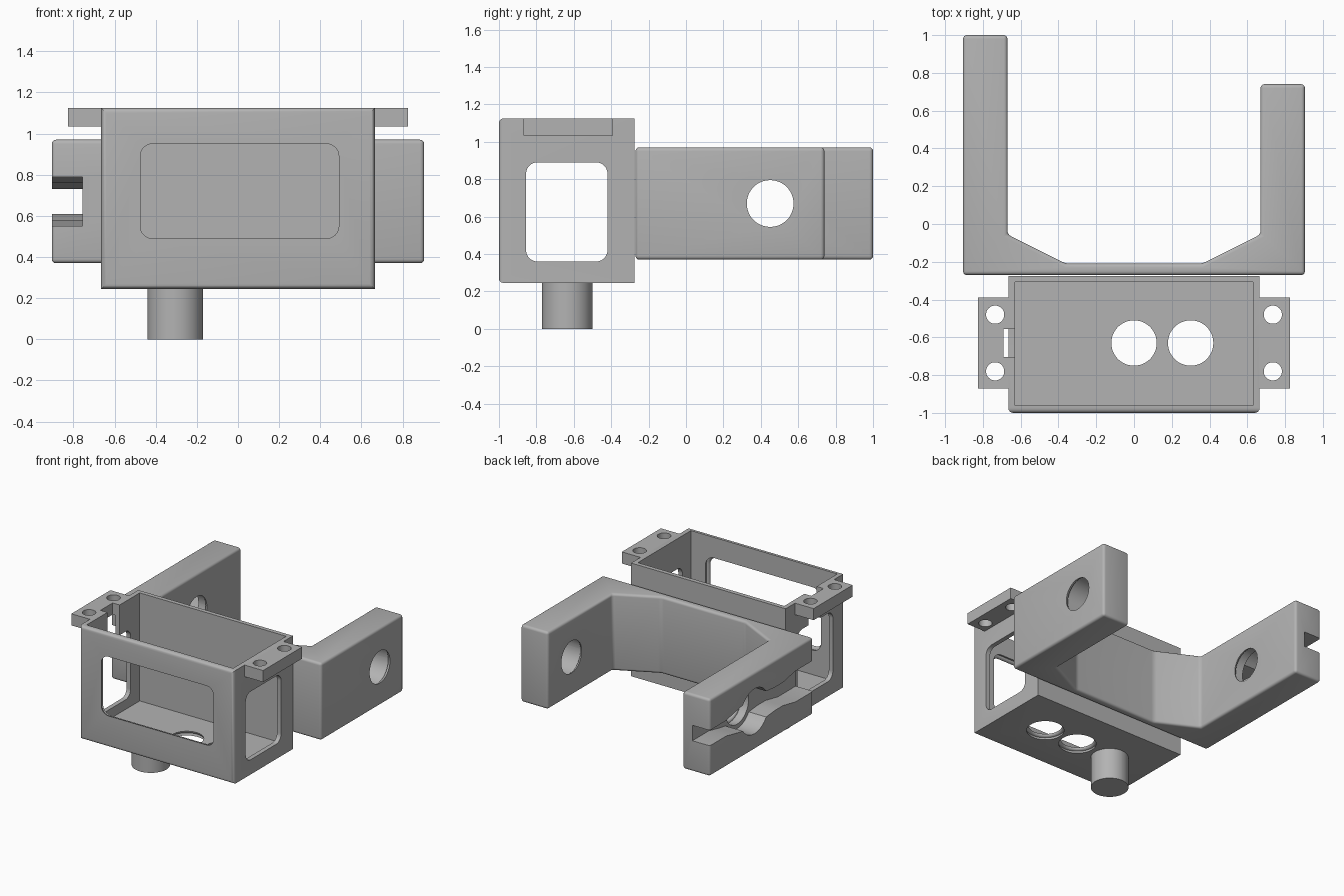
import bpy, bmesh, math
from mathutils import Vector

cube = bpy.data.objects.get("Cube")
if cube:
    bpy.data.objects.remove(cube, do_unlink=True)

grey = bpy.data.materials.new("plain_grey")
grey.use_nodes = True
grey.diffuse_color = (0.45, 0.45, 0.45, 1)
grey.node_tree.nodes["Principled BSDF"].inputs["Base Color"].default_value = grey.diffuse_color


def make(name, bm):
    bmesh.ops.recalc_face_normals(bm, faces=bm.faces)
    mesh = bpy.data.meshes.new(name)
    bm.to_mesh(mesh)
    bm.free()
    mesh.materials.append(grey)
    obj = bpy.data.objects.new(name, mesh)
    bpy.context.collection.objects.link(obj)
    return obj


def loft(rings):
    """Closed solid through matching rings of points."""
    bm = bmesh.new()
    loops = [[bm.verts.new(p) for p in ring] for ring in rings]
    n = len(loops[0])
    for a, b in zip(loops, loops[1:]):
        for i in range(n):
            j = (i + 1) % n
            bm.faces.new((a[i], a[j], b[j], b[i]))
    bm.faces.new(loops[0])
    bm.faces.new(loops[-1])
    bmesh.ops.recalc_face_normals(bm, faces=bm.faces)
    return bm


def box(x, y, z):
    corners = [(x[0], y[0]), (x[1], y[0]), (x[1], y[1]), (x[0], y[1])]
    return loft([[(px, py, h) for px, py in corners] for h in z])


def rounded(u, v, r, grow, steps):
    """Rounded rectangle outline, enlarged by grow."""
    pts = []
    for k, (su, sv) in enumerate([(1, 1), (0, 1), (0, 0), (1, 0)]):
        cu = u[1] - r if su else u[0] + r
        cv = v[1] - r if sv else v[0] + r
        for s in range(steps + 1):
            a = math.radians(90) * (k + s / steps)
            pts.append((cu + (r + grow) * math.cos(a), cv + (r + grow) * math.sin(a)))
    return pts


def place(axis, t, a, b):
    return {"x": (t, a, b), "y": (a, t, b), "z": (a, b, t)}[axis]


def opening(axis, u, v, r, levels, steps=8):
    return loft([[place(axis, t, a, b) for a, b in rounded(u, v, r, g, steps)]
                 for t, g in levels])


def hole(axis, cu, cv, r, levels):
    e = r - 0.0005
    bm = opening(axis, (cu - r, cu + r), (cv - r, cv + r), e, levels, 12)
    bmesh.ops.remove_doubles(bm, verts=bm.verts, dist=0.0001)
    return bm


def fillet(face, inward, r):
    """Levels for a rounded rim, starting outside the face at `face`."""
    out = [(face - inward * 0.02, r)]
    for k in range(5):
        a = math.radians(90) * k / 4
        out.append((face + inward * r * math.sin(a), r * (1 - math.cos(a))))
    return out


def cut(obj, bm):
    cutter = make("cutter", bm)
    cutter.hide_render = True
    mod = obj.modifiers.new("cut", "BOOLEAN")
    mod.operation = "DIFFERENCE"
    mod.solver = "EXACT"
    mod.object = cutter
    bpy.context.view_layer.objects.active = obj
    bpy.ops.object.modifier_apply(modifier=mod.name)
    bpy.data.objects.remove(cutter, do_unlink=True)


def bevel(bm, edges, width):
    bmesh.ops.bevel(bm, geom=edges, offset=width, segments=4, profile=0.5, affect="EDGES")


# Open-topped motor housing with rounded front edges
bm = box((-0.665, 0.665), (-1, -0.275), (0.245, 1.125))
bevel(bm, [e for e in bm.edges if all(v.co.y < -0.99 for v in e.verts)], 0.025)
housing = make("motor_housing", bm)
cut(housing, box((-0.63, 0.63), (-0.96, -0.308), (0.285, 1.3)))
cut(housing, opening("y", (-0.475, 0.49), (0.49, 0.95), 0.06,
                     fillet(-1, 1, 0.02) + [(-0.9, 0)]))
cut(housing, opening("x", (-0.855, -0.42), (0.36, 0.89), 0.06, [(-0.8, 0), (0.8, 0)]))
for x in (0, 0.3):
    cut(housing, hole("z", x, -0.63, 0.12, fillet(0.285, -1, 0.02) + [(0.2, 0)]))
# Cable slot in the side wall
cable_y = (-0.705, -0.555)
cut(housing, box((-0.7, -0.6), cable_y, (0.86, 1.2)))

# Mounting ears with screw holes
for side, name in ((1, "left_ear"), (-1, "right_ear")):
    ear = make(name, box(sorted((side * 0.665, side * 0.825)), (-0.87, -0.39), (1.035, 1.125)))
    for y in (-0.78, -0.48):
        cut(ear, hole("z", side * 0.735, y, 0.048, [(1, 0), (1.2, 0)]))
    if side < 0:
        cut(ear, box((-0.69, -0.6), cable_y, (1, 1.2)))

# Pivot peg under the housing
bm = hole("z", -0.305, -0.635, 0.135, [(0, 0), (0.25, 0)])
make("pivot_peg", bm)

# U-shaped yoke with one long and one short arm
plan = [(-0.905, -0.27), (0.905, -0.27), (0.905, 0.74), (0.67, 0.74), (0.67, -0.055),
        (0.36, -0.21), (-0.36, -0.21), (-0.67, -0.055), (-0.67, 1), (-0.905, 1)]
bm = loft([[(x, y, z) for x, y in plan] for z in (0.37, 0.97)])
bevel(bm, list(bm.edges), 0.02)
yoke = make("yoke", bm)

# Pivot holes with rounded rims
py, pz = 0.45, 0.67
cut(yoke, hole("x", py, pz, 0.125,
               fillet(0.905, -1, 0.03) + fillet(0.67, 1, 0.02)[::-1]))
cut(yoke, hole("x", py, pz, 0.125, fillet(-0.67, -1, 0.02) + [(-1, 0)]))

# Pocket for the drive lever in the long arm's outer face
half = [(1.1, 0.06), (0.8, 0.06), (0.68, 0.085)]
for k in range(11):
    a = math.radians(35 + 11 * k)
    half.append((py + 0.175 * math.cos(a), 0.175 * math.sin(a)))
half += [(0.2, 0.09), (0.1, 0.09), (-0.05, 0.12), (-0.4, 0.12)]
outline = [(y, pz + h) for y, h in half] + [(y, pz - h) for y, h in reversed(half)]
cut(yoke, loft([[(x, y, z) for y, z in outline] for x in (-1, -0.755)]))

# Smooth rounded edges, keep corners crisp
for obj in bpy.context.view_layer.objects:
    obj.select_set(obj.type == "MESH" and grey.name in obj.data.materials)
bpy.context.view_layer.objects.active = yoke
bpy.ops.object.shade_smooth_by_angle(angle=math.radians(30))
